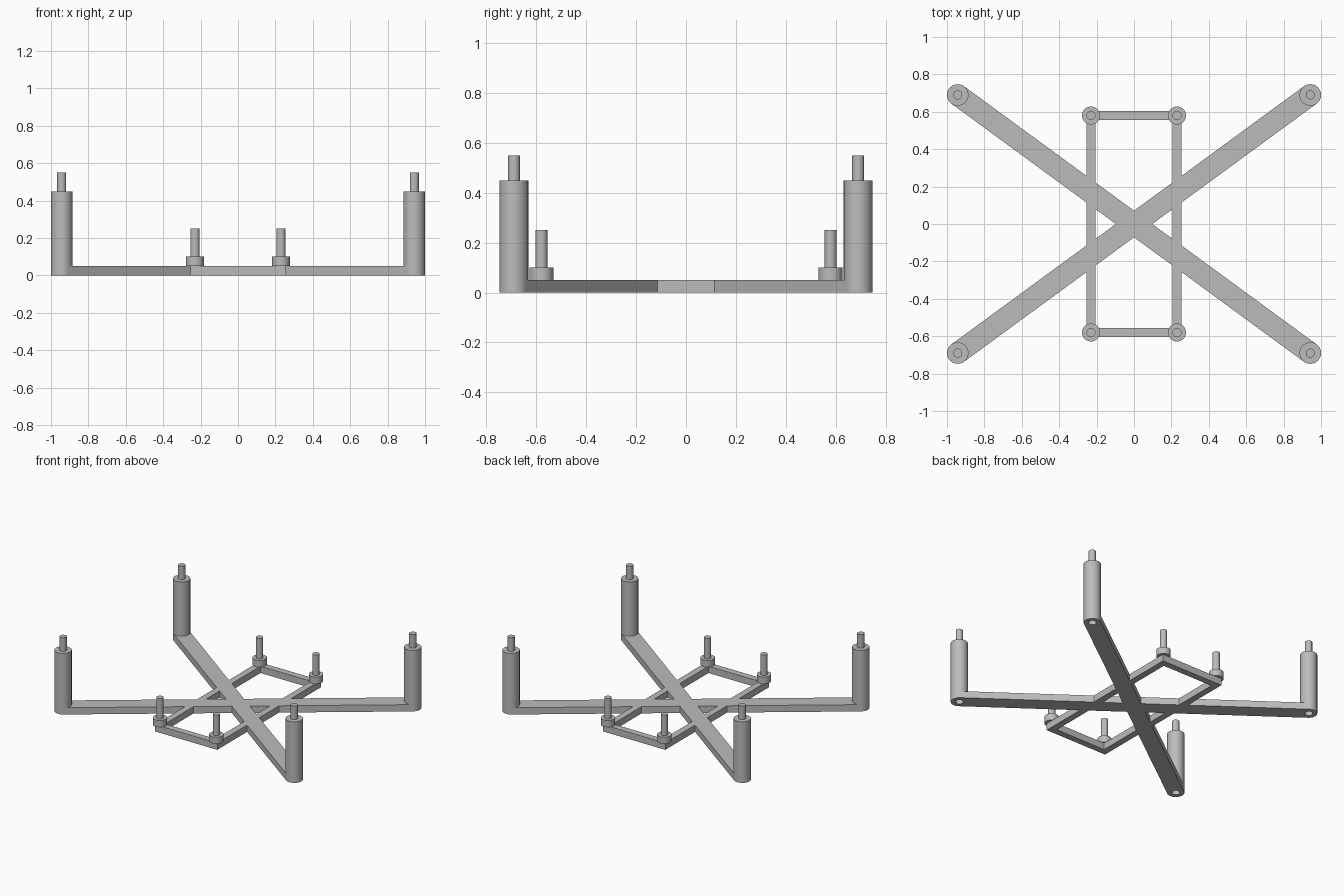
import bpy, bmesh, math
from mathutils import Matrix

if "Cube" in bpy.data.objects:
    bpy.data.objects.remove(bpy.data.objects["Cube"])

POST_X, POST_Y, POST_R = 0.9425, 0.69, 0.0575
PEG_X, PEG_Y = 0.23, 0.58
PIN_R, SOCKET_R, SOCKET_H = 0.024, 0.027, 0.1
PLATE_H, BAR = 0.05, 0.048
SIDES = 48

grey = bpy.data.materials.new("plain grey")
grey.use_nodes = True
grey.diffuse_color = (0.5, 0.5, 0.5, 1)
grey.node_tree.nodes["Principled BSDF"].inputs["Base Color"].default_value = (0.5, 0.5, 0.5, 1)


def finish(name, bm):
    bmesh.ops.recalc_face_normals(bm, faces=bm.faces)
    mesh = bpy.data.meshes.new(name)
    bm.to_mesh(mesh)
    bm.free()
    mesh.materials.append(grey)
    obj = bpy.data.objects.new(name, mesh)
    bpy.context.collection.objects.link(obj)
    return obj


def box(name, length, width, x=0, y=0, angle=0):
    bm = bmesh.new()
    place = (Matrix.Translation((x, y, PLATE_H / 2)) @ Matrix.Rotation(angle, 4, 'Z')
             @ Matrix.Diagonal((length, width, PLATE_H, 1)))
    bmesh.ops.create_cube(bm, size=1, matrix=place)
    return finish(name, bm)


def lathe(name, profile, x, y):
    bm = bmesh.new()
    verts = [bm.verts.new((r, 0, z)) for r, z in profile]
    edges = [bm.edges.new(pair) for pair in zip(verts, verts[1:])]
    bmesh.ops.spin(bm, geom=verts + edges, cent=(0, 0, 0), axis=(0, 0, 1),
                   angle=math.tau, steps=SIDES)
    bmesh.ops.remove_doubles(bm, verts=bm.verts, dist=1e-5)
    obj = finish(name, bm)
    obj.location = (x, y, 0)
    smooth(obj)
    return obj


def activate(obj):
    bpy.ops.object.select_all(action='DESELECT')
    obj.select_set(True)
    bpy.context.view_layer.objects.active = obj


def smooth(obj):
    activate(obj)
    bpy.ops.object.shade_smooth_by_angle(angle=math.radians(30))


def combine(target, tool, operation):
    activate(target)
    mod = target.modifiers.new("combine", 'BOOLEAN')
    mod.operation, mod.solver, mod.object = operation, 'EXACT', tool
    bpy.context.view_layer.update()
    bpy.ops.object.modifier_apply(modifier=mod.name)
    bpy.data.objects.remove(tool)


# Flat base: two crossed arms fused with a rectangular frame
span = 2 * math.hypot(POST_X, POST_Y)
slope = math.atan2(POST_Y, POST_X)
base = box("crossed_base", span, 2 * POST_R, angle=slope)
combine(base, box("second_arm", span, 2 * POST_R, angle=-slope), 'UNION')
for s in (-1, 1):
    combine(base, box("long_bar", BAR, 2 * PEG_Y + BAR, x=s * PEG_X), 'UNION')
    combine(base, box("short_bar", 2 * PEG_X, BAR, y=s * PEG_Y), 'UNION')

# Corner posts with a top pin and a matching bottom socket; frame pegs with a collar
post_profile = [(0, SOCKET_H), (SOCKET_R, SOCKET_H), (SOCKET_R, 0), (POST_R, 0),
                (POST_R, 0.45), (PIN_R, 0.45), (PIN_R, 0.55), (0, 0.55)]
peg_profile = [(0, PLATE_H), (0.048, PLATE_H), (0.048, 0.1), (PIN_R, 0.1),
               (PIN_R, 0.25), (0, 0.25)]
cutter_profile = [(0, -0.1), (SOCKET_R, -0.1), (SOCKET_R, 0.2), (0, 0.2)]
for sx, side in ((-1, "right"), (1, "left")):
    for sy, end in ((-1, "front"), (1, "back")):
        px, py = sx * POST_X, sy * POST_Y
        combine(base, lathe("socket_cutter", cutter_profile, px, py), 'DIFFERENCE')
        lathe(f"{end}_{side}_post", post_profile, px, py)
        lathe(f"{end}_{side}_peg", peg_profile, sx * PEG_X, sy * PEG_Y)
smooth(base)
